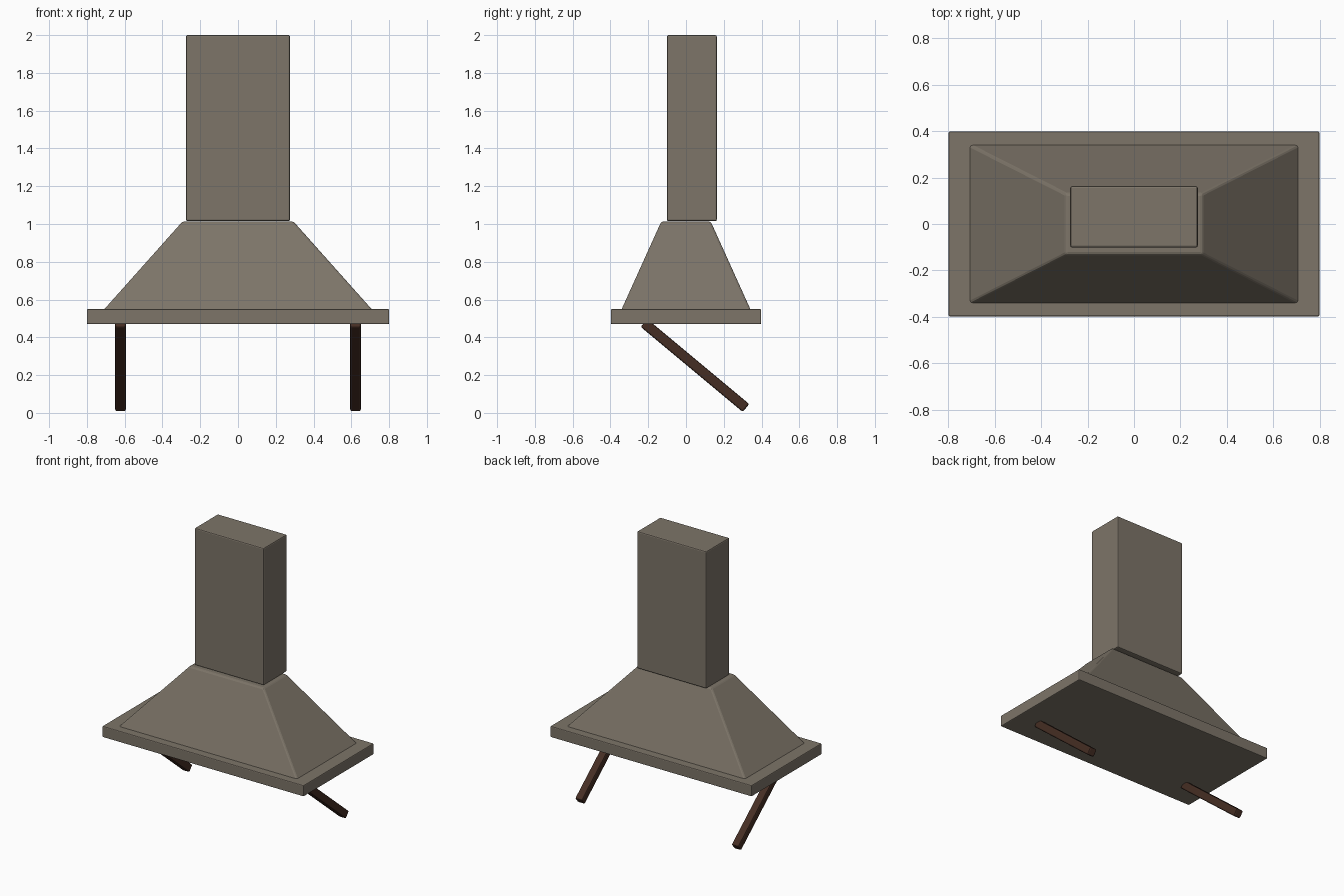
import bpy, bmesh, math
from mathutils import Matrix

if "Cube" in bpy.data.objects:
    bpy.data.objects.remove(bpy.data.objects["Cube"])


def material(name, rgb):
    m = bpy.data.materials.new(name)
    m.diffuse_color = (*rgb, 1)
    m.use_nodes = True
    m.node_tree.nodes["Principled BSDF"].inputs["Base Color"].default_value = m.diffuse_color
    return m


metal = material("warm_grey_metal", (0.205, 0.177, 0.140))
wood = material("dark_brown_wood", (0.060, 0.027, 0.017))


def box(name, size, centre, mat, bevel, top_scale=(1, 1), tilt=0):
    """Bevelled box, optionally tapered at the top and tilted about x."""
    bm = bmesh.new()
    bmesh.ops.create_cube(bm, size=1)
    for v in bm.verts:
        if v.co.z > 0:
            v.co.x *= top_scale[0]
            v.co.y *= top_scale[1]
    bmesh.ops.scale(bm, vec=size, verts=bm.verts)
    bmesh.ops.bevel(bm, geom=bm.edges[:], offset=bevel, segments=2,
                    profile=0.5, affect='EDGES', clamp_overlap=True)
    me = bpy.data.meshes.new(name)
    bm.to_mesh(me)
    bm.free()
    me.materials.append(mat)
    ob = bpy.data.objects.new(name, me)
    ob.matrix_world = Matrix.Translation(centre) @ Matrix.Rotation(tilt, 4, 'X')
    bpy.context.collection.objects.link(ob)
    return ob


# Flat rim at the bottom of the hood
box("hood_rim", (1.60, 0.796, 0.08), (0, 0, 0.51), metal, 0.006)

# Tapered canopy, sunk slightly into the rim
box("hood_canopy", (1.444, 0.696, 0.48), (0, 0, 0.773), metal, 0.010,
    top_scale=(0.588 / 1.444, 0.262 / 0.696))

# Chimney, set a little toward the back
box("chimney", (0.55, 0.264, 0.985), (0, 0.031, 1.5075), metal, 0.008)

# Slanted support struts, rising toward the front
for side, x in (("left", -0.622), ("right", 0.622)):
    box(side + "_strut", (0.056, 0.703, 0.054), (x, 0.0475, 0.251), wood,
        0.009, tilt=-math.atan2(0.45, 0.54))
